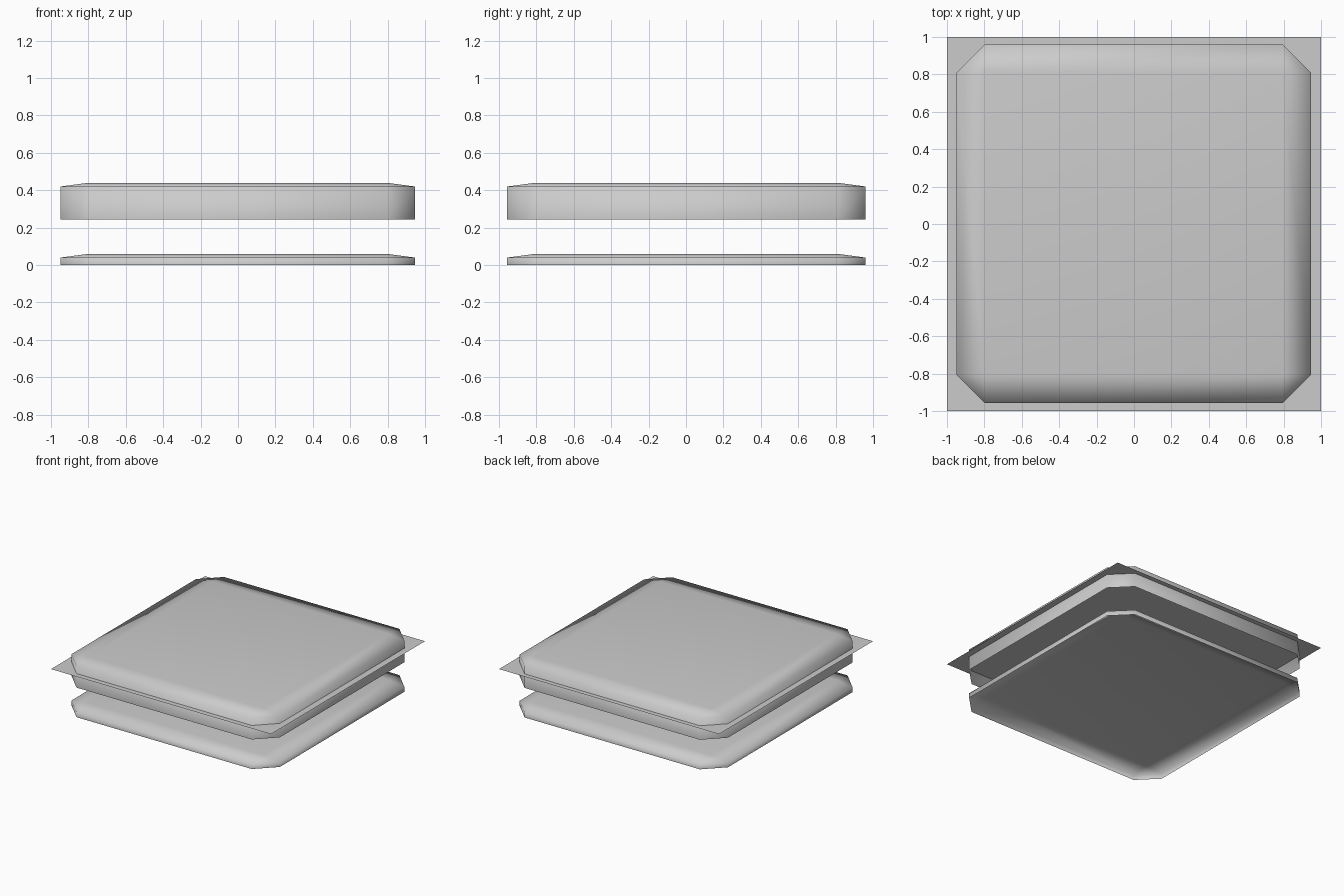
import bpy
import bmesh

cube = bpy.data.objects.get("Cube")
if cube:
    bpy.data.objects.remove(cube, do_unlink=True)

GREY = (0.6, 0.6, 0.6, 1.0)
mat = bpy.data.materials.new("light grey")
mat.use_nodes = True
mat.diffuse_color = GREY
mat.node_tree.nodes["Principled BSDF"].inputs["Base Color"].default_value = GREY

HX, HY, CUT = 0.947, 0.958, 0.15      # half sizes and corner chamfer
SHIFT = (-0.002, 0.002, 0.0)          # slight offset of both shells


def add_object(name, bm, smooth):
    for f in bm.faces:
        f.smooth = smooth
    mesh = bpy.data.meshes.new(name)
    bm.to_mesh(mesh)
    bm.free()
    mesh.materials.append(mat)
    obj = bpy.data.objects.new(name, mesh)
    bpy.context.collection.objects.link(obj)
    return obj


def shell(name, z_bottom, z_rim, z_top):
    """Square shell, open below, with chamfered corners and a shallow top bevel."""
    bm = bmesh.new()
    ix, iy = HX - CUT, HY - CUT
    low, rim, top = [], [], []
    for sx, sy in ((1, 1), (-1, 1), (-1, -1), (1, -1)):
        pair = [(sx * HX, sy * iy), (sx * ix, sy * HY)]
        if sx * sy < 0:
            pair.reverse()
        for x, y in pair:
            low.append(bm.verts.new((x, y, z_bottom)))
            rim.append(bm.verts.new((x, y, z_rim)))
        top.append(bm.verts.new((sx * ix, sy * iy, z_top)))
    # Side walls
    for i in range(8):
        j = (i + 1) % 8
        bm.faces.new((low[i], low[j], rim[j], rim[i]))
    # Sloped top border: corner triangles and edge strips
    for i in range(4):
        j = (i + 1) % 4
        bm.faces.new((rim[2 * i], rim[2 * i + 1], top[i]))
        bm.faces.new((rim[2 * i + 1], rim[2 * j], top[j], top[i]))
    bm.faces.new(top)
    add_object(name, bm, True).location = SHIFT


# Two open shells, one above the other
shell("base_shell", 0.0, 0.04, 0.06)
shell("lid_shell", 0.243, 0.42, 0.44)

# Thin square sheet passing through the lid
bm = bmesh.new()
bmesh.ops.create_grid(bm, x_segments=1, y_segments=1, size=1.0)
add_object("square_sheet", bm, False).location.z = 0.358
